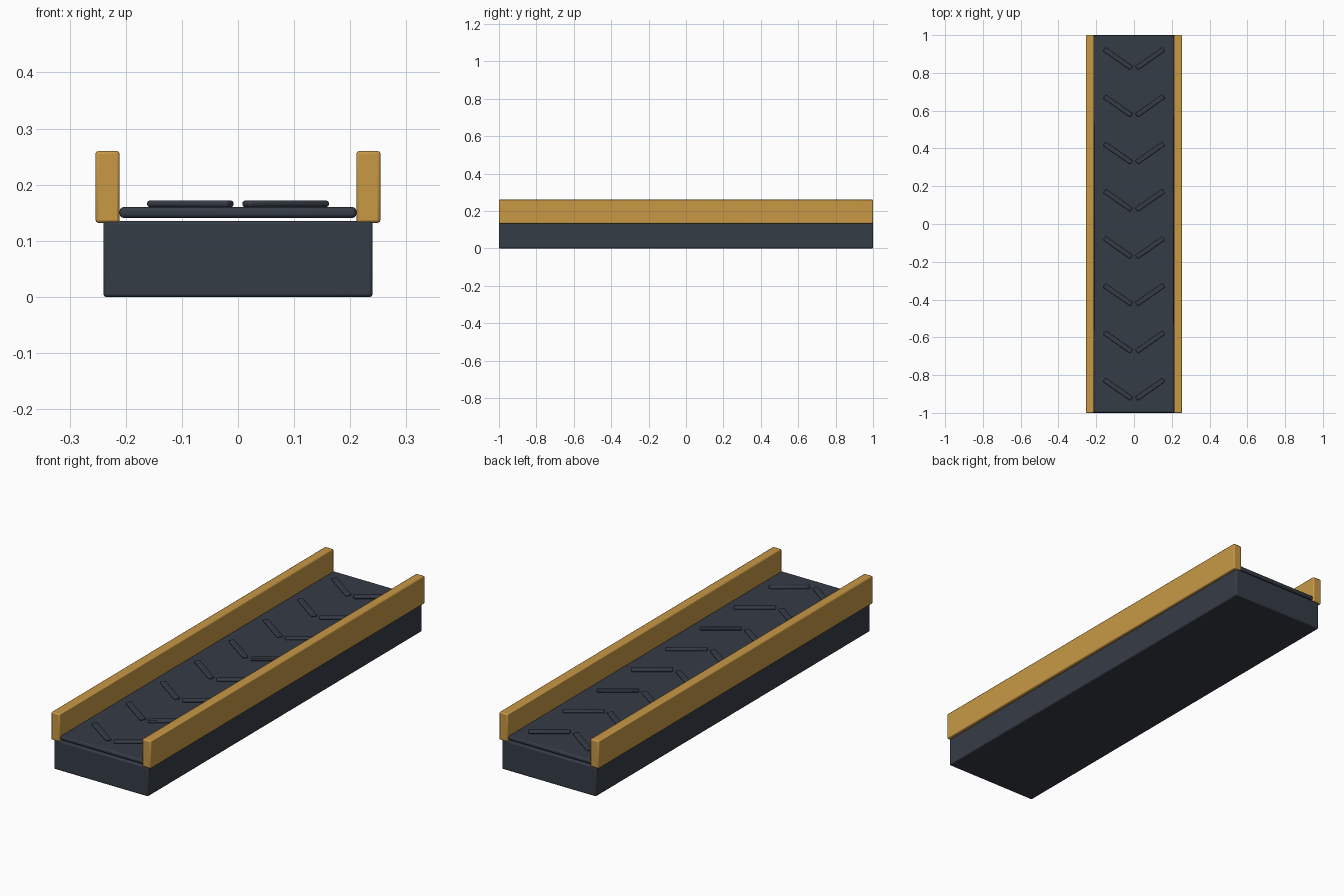
import bpy, math

if "Cube" in bpy.data.objects:
    bpy.data.objects.remove(bpy.data.objects["Cube"])


def material(name, rgb):
    m = bpy.data.materials.new(name)
    m.diffuse_color = (*rgb, 1.0)
    m.use_nodes = True
    m.node_tree.nodes["Principled BSDF"].inputs["Base Color"].default_value = m.diffuse_color
    return m


DARK = material("dark slate", (0.036, 0.045, 0.062))
AMBER = material("amber", (0.578, 0.314, 0.060))


def box(name, lo, hi, mat, bevel, segments=2, turn=0.0):
    """Bevelled box between two corners, turned about its own vertical axis."""
    centre = [(a + b) / 2 for a, b in zip(lo, hi)]
    bpy.ops.mesh.primitive_cube_add(size=1, location=centre)
    ob = bpy.context.object
    ob.name = name
    ob.scale = [b - a for a, b in zip(lo, hi)]
    bpy.ops.object.transform_apply(location=False, rotation=False, scale=True)
    ob.rotation_euler.z = turn
    ob.data.materials.append(mat)
    mod = ob.modifiers.new("Bevel", 'BEVEL')
    mod.width = bevel
    mod.segments = segments
    bpy.ops.object.shade_smooth_by_angle(angle=math.radians(40))
    return ob


# Base and the belt floating just above it
box("base", (-0.24, -1, 0), (0.24, 1, 0.135), DARK, 0.005)
box("belt", (-0.211, -0.998, 0.141), (0.211, 0.998, 0.160), DARK, 0.007, 3)

for side, label in ((-1, "left"), (1, "right")):
    # Side rails
    x0, x1 = sorted((side * 0.211, side * 0.254))
    box(f"{label}_rail", (x0, -1, 0.132), (x1, 1, 0.26), AMBER, 0.005)

    # Chevron cleats on the belt
    for i in range(8):
        y, x = -0.875 + 0.25 * i, side * 0.085
        box(f"{label}_cleat_{i + 1}", (x - 0.0875, y - 0.0125, 0.160),
            (x + 0.0875, y + 0.0125, 0.172), DARK, 0.0045, 2,
            side * math.radians(35))
